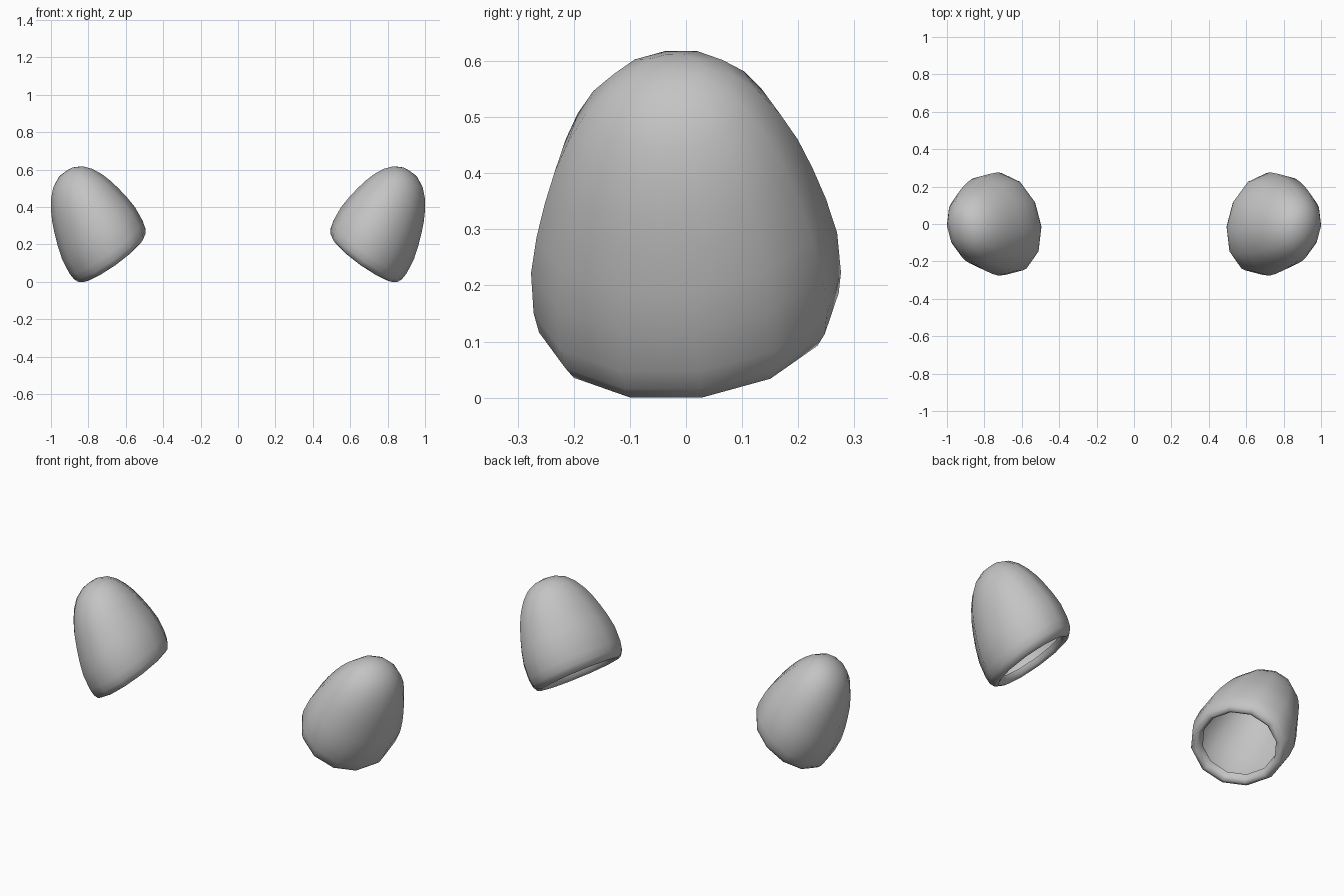
import bpy, bmesh, math
from mathutils import Vector

if "Cube" in bpy.data.objects:
    bpy.data.objects.remove(bpy.data.objects["Cube"])

SIDES = 12
TWIST = math.radians(12)      # turn of the oval section
RATIO = 1.17                  # oval length / width

# local frame: cup axis and the two directions across the rim
UP = Vector((0.585, -0.15, 0.795)).normalized()
ACROSS = Vector((0.806, 0, -0.593)).normalized()
ALONG = UP.cross(ACROSS).normalized()
BASE = Vector((0.672, 0.015, 0.126))

# (height above rim, half width), from the inner lip to the crown
PROFILE = [(0.035, 0.178), (0.008, 0.184), (-0.004, 0.200), (0.004, 0.219),
           (0.030, 0.233), (0.070, 0.239), (0.150, 0.238), (0.220, 0.225),
           (0.285, 0.208), (0.345, 0.189), (0.400, 0.165), (0.450, 0.135),
           (0.490, 0.098), (0.514, 0.052)]
CROWN = 0.522

gray = bpy.data.materials.new("plain gray")
gray.diffuse_color = (0.55, 0.55, 0.55, 1)
gray.use_nodes = True
gray.node_tree.nodes["Principled BSDF"].inputs["Base Color"].default_value = gray.diffuse_color


def centre(h):
    """Centre of the section at height h; the cup leans slightly."""
    return BASE + UP * h - ACROSS * 0.14 * h + ALONG * 0.08 * h


def ring(h, r):
    pts = []
    for i in range(SIDES):
        t = 2 * math.pi * (i + 0.5) / SIDES
        u, v = r * math.cos(t), r * RATIO * math.sin(t)
        a = u * math.cos(TWIST) + v * math.sin(TWIST)
        b = v * math.cos(TWIST) - u * math.sin(TWIST)
        pts.append(centre(h) + ACROSS * a + ALONG * b)
    return pts


rings = [ring(h, r) for h, r in PROFILE]
flat = [p for loop in rings for p in loop]
ys = [p.y for p in flat]
# seat the cup on the ground and place its outer side at x = 1
shift = Vector((1 - max(p.x for p in flat),
                -(max(ys) + min(ys)) / 2,
                -min(p.z for p in flat)))


def build_cup(name, side):
    """Open oval dome with a rolled-in lip."""
    def place(p):
        q = p + shift
        return (q.x * side, q.y, q.z)

    bm = bmesh.new()
    loops = [[bm.verts.new(place(p)) for p in loop] for loop in rings]
    tip = bm.verts.new(place(centre(CROWN)))
    for low, high in zip(loops, loops[1:]):
        for i in range(SIDES):
            j = (i + 1) % SIDES
            bm.faces.new((low[i], low[j], high[j], high[i]))
    for i in range(SIDES):
        bm.faces.new((loops[-1][i], loops[-1][(i + 1) % SIDES], tip))
    if side < 0:
        bmesh.ops.reverse_faces(bm, faces=bm.faces[:])
    for f in bm.faces:
        f.smooth = True
    mesh = bpy.data.meshes.new(name)
    bm.to_mesh(mesh)
    bm.free()
    mesh.materials.append(gray)
    bpy.context.collection.objects.link(bpy.data.objects.new(name, mesh))


build_cup("right_cup", 1)
build_cup("left_cup", -1)
